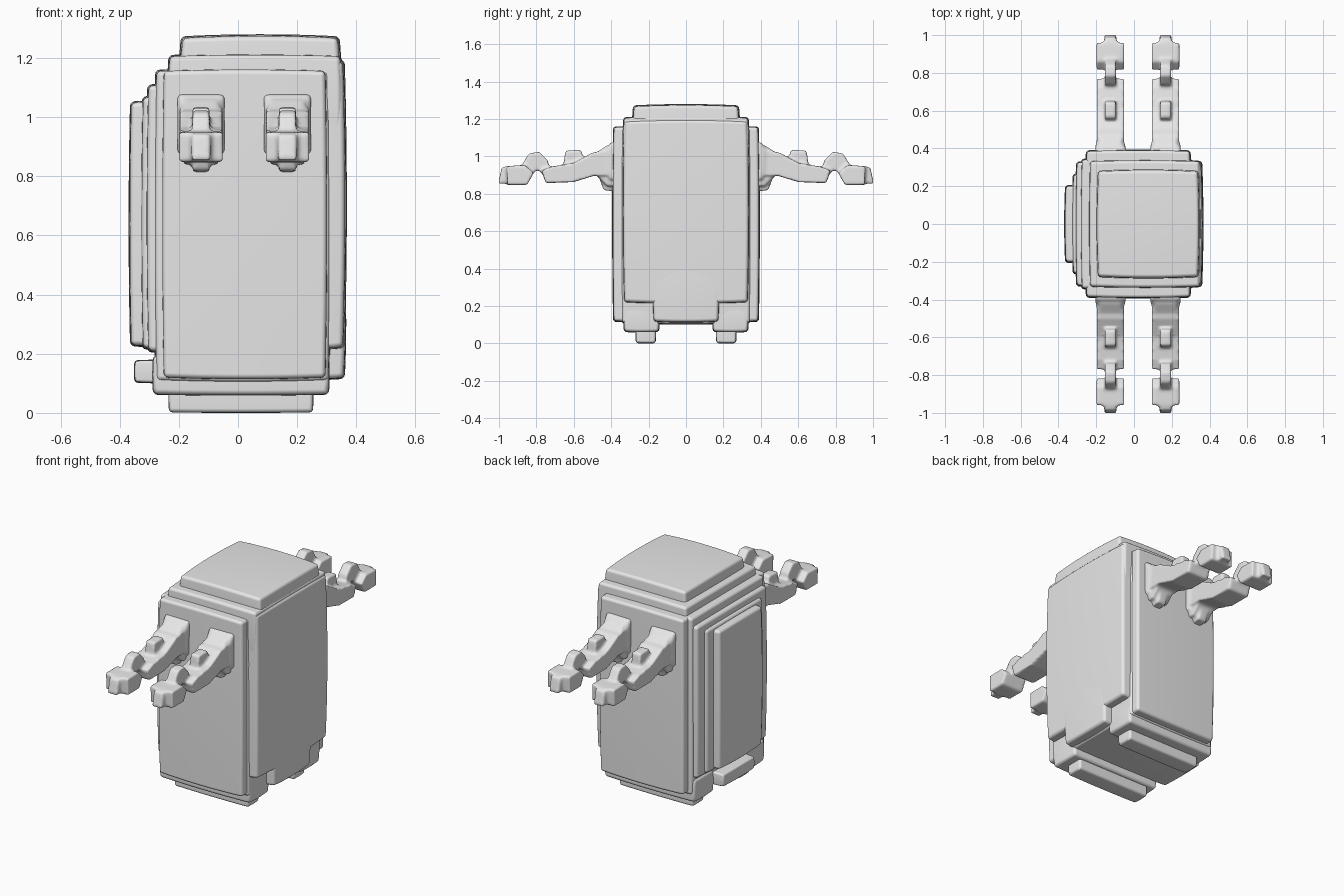
import bpy
import bmesh
from mathutils import Vector

default = bpy.data.objects.get("Cube")
if default:
    bpy.data.objects.remove(default, do_unlink=True)

grey = bpy.data.materials.new("plain grey")
grey.use_nodes = True
colour = (0.8, 0.8, 0.8, 1)
grey.diffuse_color = colour
grey.node_tree.nodes["Principled BSDF"].inputs["Base Color"].default_value = colour


def add_object(name, bm):
    bmesh.ops.recalc_face_normals(bm, faces=bm.faces)
    mesh = bpy.data.meshes.new(name)
    bm.to_mesh(mesh)
    bm.free()
    mesh.materials.append(grey)
    for poly in mesh.polygons:
        poly.use_smooth = True
    obj = bpy.data.objects.new(name, mesh)
    bpy.context.collection.objects.link(obj)
    return obj


def slab(name, x, y, z, bulge=0.01, bevel=0.016):
    """Soft-edged box between limits, its sides gently barrelled."""
    bm = bmesh.new()
    bmesh.ops.create_cube(bm, size=2)
    bmesh.ops.subdivide_edges(bm, edges=bm.edges[:], cuts=7, use_grid_fill=True)
    low, high = Vector((x[0], y[0], z[0])), Vector((x[1], y[1], z[1]))
    centre, half = (low + high) / 2, (high - low) / 2
    for v in bm.verts:
        n = v.co.copy()
        for a in range(3):
            droop = (n.length_squared - n[a] ** 2) / 2
            v.co[a] = centre[a] + n[a] * (half[a] - bulge * droop)
    obj = add_object(name, bm)
    mod = obj.modifiers.new("soft edges", 'BEVEL')
    mod.width = bevel
    mod.segments = 3
    mod.limit_method = 'ANGLE'
    mod.angle_limit = 0.8
    mod.harden_normals = True
    return obj


def extrude_profile(bm, points, width):
    """Side profile (y, z) given a thickness along x."""
    face = bm.faces.new([bm.verts.new((-width / 2, y, z)) for y, z in points])
    new = bmesh.ops.extrude_face_region(bm, geom=[face])["geom"]
    verts = [g for g in new if isinstance(g, bmesh.types.BMVert)]
    bmesh.ops.translate(bm, verts=verts, vec=(width, 0, 0))


def both(v):
    return (-v, v)


# Body core, front/back panels and stepped roof
slab("body_core", (-0.285, 0.315), both(0.35), (0.1, 1.165))
slab("front_back_panels", (-0.26, 0.305), both(0.395), (0.11, 1.165))
slab("roof_step", (-0.24, 0.355), both(0.34), (0.9, 1.215))
slab("roof_cap", (-0.2, 0.35), both(0.29), (1.0, 1.28), 0.014)

# Left side panel with its lower tab
slab("left_panel", (0.1, 0.368), both(0.34), (0.21, 1.2), 0.014)
slab("left_panel_tab", (0.1, 0.366), both(0.18), (0.11, 0.5))

# Right side stepped panels and bumper
slab("right_inner_panel", (-0.312, 0), both(0.335), (0.2, 1.115))
slab("right_middle_panel", (-0.33, 0), both(0.27), (0.21, 1.075))
slab("right_outer_panel", (-0.37, 0), both(0.21), (0.22, 1.058))
slab("right_bumper", (-0.352, -0.2), both(0.15), (0.1, 0.18), 0.005)

# Stepped foot rails along the front and back
for side, s in (("front", -1), ("back", 1)):
    slab(side + "_foot_base", (-0.29, 0.31), sorted((s * 0.14, s * 0.335)), (0.058, 0.2), 0.006)
    slab(side + "_foot", (-0.235, 0.255), sorted((s * 0.16, s * 0.27)), (0, 0.12), 0.003)

# Arm pieces: side profile and thickness
ARM = [
    # shoulder flare and the nib below it
    ([(.36, .87), (.41, .88), (.42, 1.04), (.40, 1.075), (.36, 1.08)], .16),
    ([(.36, .84), (.42, .84), (.48, .9), (.48, 1.02), (.42, 1.06), (.36, 1.07)], .12),
    ([(.36, .81), (.44, .82), (.47, .9), (.36, .92)], .055),
    # upper arm
    ([(.4, .9), (.48, .9), (.6, .863), (.75, .857), (.773, .925), (.72, .945),
      (.6, .965), (.5, 1.02), (.4, 1.035)], .144),
    # elbow knob
    ([(.545, .95), (.655, .95), (.645, 1.03), (.56, 1.035)], .058),
    # arched wrist
    ([(.72, .9), (.77, .91), (.795, .93), (.83, .9), (.89, .9), (.88, .95),
      (.84, 1.015), (.785, 1.025), (.74, .98)], .058),
    # hand and fingertip
    ([(.85, .847), (.955, .847), (.96, .948), (.86, .953), (.815, .91)], .146),
    ([(.93, .855), (1.004, .855), (.985, .943), (.93, .943)], .065),
]


def arm(name, x, turn):
    bm = bmesh.new()
    for points, width in ARM:
        extrude_profile(bm, points, width)
    obj = add_object(name, bm)
    merge = obj.modifiers.new("merge", 'REMESH')
    merge.mode = 'VOXEL'
    merge.voxel_size = 0.009
    merge.use_smooth_shade = True
    soften = obj.modifiers.new("soften", 'SMOOTH')
    soften.factor = 0.5
    soften.iterations = 4
    obj.location.x = x
    obj.rotation_euler.z = turn


# Two arms reaching forward and two reaching back
for side, x in (("right", -0.125), ("left", 0.167)):
    arm("back_" + side + "_arm", x, 0)
    arm("front_" + side + "_arm", x, 3.14159265)
